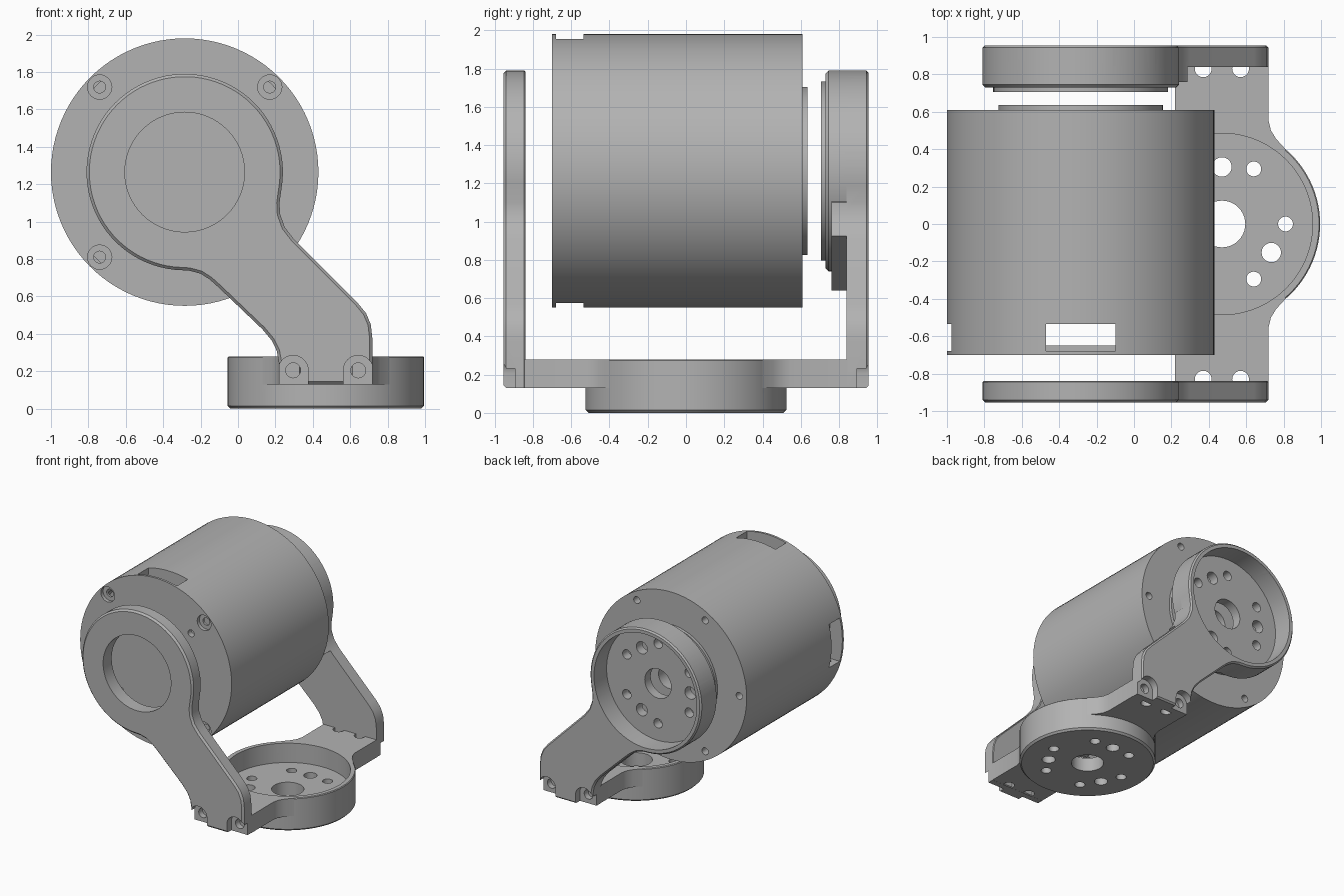
import bpy, bmesh
from math import sin, cos, radians, pi

if "Cube" in bpy.data.objects:
    bpy.data.objects.remove(bpy.data.objects["Cube"])

grey = bpy.data.materials.new("plain grey")
grey.use_nodes = True
colour = (0.45, 0.45, 0.45, 1)
grey.diffuse_color = colour
grey.node_tree.nodes["Principled BSDF"].inputs["Base Color"].default_value = colour

MX, MZ = -0.285, 1.265      # motor axis
BX = 0.47                   # base cup axis
HUB = 0.525                 # hub radius of every bracket


def circle(cx, cy, r, n=32, start=0, end=360):
    full = end - start == 360
    steps = n if full else n - 1
    angles = [radians(start + (end - start) * i / steps) for i in range(n)]
    return [(cx + r * cos(a), cy + r * sin(a)) for a in angles]


def box(x0, x1, y0, y1):
    return [(x0, y0), (x1, y0), (x1, y1), (x0, y1)]


def prism(name, pts, lo, hi, axis="Y", bevel_lo=0, bevel_hi=0):
    """Extrude a 2D outline along Y (outline in x, z) or Z (outline in x, y)."""
    place = (lambda u, v, w: (u, w, v)) if axis == "Y" else (lambda u, v, w: (u, v, w))
    bm = bmesh.new()
    low = [bm.verts.new(place(u, v, lo)) for u, v in pts]
    high = [bm.verts.new(place(u, v, hi)) for u, v in pts]
    caps = bm.faces.new(low), bm.faces.new(high)
    for i in range(len(pts)):
        j = (i + 1) % len(pts)
        bm.faces.new((low[i], low[j], high[j], high[i]))
    bmesh.ops.recalc_face_normals(bm, faces=bm.faces)
    rims = [(list(f.edges), b) for f, b in zip(caps, (bevel_lo, bevel_hi)) if b]
    for edges, size in rims:
        bmesh.ops.bevel(bm, geom=edges, offset=size, segments=1, affect="EDGES")
    mesh = bpy.data.meshes.new(name)
    bm.to_mesh(mesh)
    bm.free()
    mesh.materials.append(grey)
    obj = bpy.data.objects.new(name, mesh)
    bpy.context.collection.objects.link(obj)
    return obj


def combine(obj, tool, operation="DIFFERENCE"):
    mod = obj.modifiers.new("bool", "BOOLEAN")
    mod.operation, mod.solver, mod.object = operation, "EXACT", tool
    bpy.context.view_layer.objects.active = obj
    bpy.ops.object.modifier_apply(modifier=mod.name)
    bpy.data.objects.remove(tool)


def cut(obj, pts, lo, hi, axis="Y"):
    combine(obj, prism("cutter", pts, lo, hi, axis))


def join(obj, *args, **kw):
    combine(obj, prism("piece", *args, **kw), "UNION")


def ring(cx, cy, r, start, count):
    return circle(cx, cy, r, count, start, start + 360)


def drill_cup(obj, cx, cy, small_start, big_start, lo, hi, axis):
    """Centre bore, six small holes and three larger ones in a cup floor."""
    cut(obj, circle(cx, cy, 0.125, 40), lo, hi, axis)
    for x, y in ring(cx, cy, 0.34, small_start, 6):
        cut(obj, circle(x, y, 0.04, 20), lo, hi, axis)
    for x, y in ring(cx, cy, 0.305, big_start, 3):
        cut(obj, circle(x, y, 0.052, 20), lo, hi, axis)


# Motor housing with rear boss and screw holes
housing = prism("motor_housing", circle(MX, MZ, 0.715, 96), -0.535, 0.61)
join(housing, circle(MX, MZ, 0.44, 64), 0.5, 0.635)
cut(housing, circle(MX, MZ, 0.1), 0.3, 0.8)
for x, z in ring(MX, MZ, 0.645, 0, 6):
    cut(housing, circle(x, z, 0.03, 16), 0.5, 0.8)

# Hollow end cap with three cable slots and countersunk screws
cap = prism("motor_end_cap", circle(MX, MZ, 0.715, 96), -0.7, -0.535)
cut(cap, circle(MX, MZ, 0.66, 64), -0.65, -0.4)
for slot in (box(MX - 0.185, MX + 0.185, MZ + 0.6, MZ + 0.8),
             box(MX - 0.185, MX + 0.185, MZ - 0.8, MZ - 0.6),
             box(MX - 0.8, MX - 0.6, MZ - 0.185, MZ + 0.185)):
    cut(cap, slot, -0.68, -0.5)
for x, z in ring(MX, MZ, 0.643, 45, 4):
    cut(cap, circle(x, z, 0.065, 24), -0.8, -0.67)
    cut(cap, circle(x, z, 0.032, 16), -0.69, -0.58)
for x, z in ring(MX, MZ, 0.47, 45, 4):
    cut(cap, circle(x, z, 0.03, 16), -0.8, -0.6)

# Bracket outline: round hub running into a bent arm
arm = circle(MX, MZ, HUB, 64, -6, 264) + [
    (-0.26, 0.738), (-0.2, 0.722), (-0.15, 0.69), (-0.1, 0.645), (0.13, 0.425),
    (0.18, 0.365), (0.207, 0.31), (0.218, 0.25), (0.218, 0.13),
    (0.718, 0.13), (0.718, 0.38), (0.71, 0.45), (0.685, 0.51), (0.64, 0.565),
    (0.3, 0.905), (0.25, 0.97), (0.225, 1.04), (0.222, 1.1)]


def screw_seats(obj, side):
    for x in (0.295, 0.643):
        for depth, outline in ((0.895, circle(x, 0.205, 0.08)),
                               (0.895, box(x - 0.08, x + 0.08, 0.1, 0.205)),
                               (0.8, circle(x, 0.205, 0.04, 20))):
            cut(obj, outline, *sorted((side * depth, side * 1.1)))


# Front bracket, open in the middle
front = prism("front_bracket", arm, -0.955, -0.84, bevel_lo=0.015, bevel_hi=0.006)
cut(front, circle(MX, MZ, 0.32, 64), -1.1, -0.7)
screw_seats(front, -1)

# Rear bracket: cup with a raised face, neck web and drilled floor
rear = prism("rear_bracket", arm, 0.84, 0.955, bevel_hi=0.012)
join(rear, circle(MX, MZ, HUB, 96), 0.73, 0.955, bevel_lo=0.015, bevel_hi=0.012)
neck = [(MX, 0.95), (-0.27, 0.741), (-0.2, 0.722), (-0.15, 0.69), (-0.09, 0.64),
        (0.285, 0.925), (0.25, 0.97), (0.225, 1.04), (0.222, 1.1), (0, MZ)]
join(rear, neck, 0.76, 0.87)
join(rear, circle(MX, MZ, 0.468, 80), 0.705, 0.76)
cut(rear, circle(MX, MZ, 0.485, 80), 0.785, 1.1)
drill_cup(rear, MX, MZ, 30, 60, 0.6, 0.9, "Y")
screw_seats(rear, 1)

# Base: cross plate flared into a drilled cup
half = [(0.25, 0.845), (0.25, 0.55), (0.262, 0.5), (0.29, 0.455), (0.34, 0.4)]
right = [(BX + x, y) for x, y in half]
right += [(x, -y) for x, y in reversed(right)]
plate = right + [(2 * BX - x, y) for x, y in reversed(right)]
base = prism("base_bracket", plate, 0.13, 0.28, "Z")
join(base, circle(BX, 0, HUB, 96), 0, 0.28, axis="Z", bevel_lo=0.015, bevel_hi=0.006)
cut(base, circle(BX, 0, 0.485, 80), 0.115, 0.4, "Z")
drill_cup(base, BX, 0, 0, 90, -0.1, 0.3, "Z")
for x in (BX - 0.1, BX + 0.1):
    for y in (-0.83, 0.83):
        cut(base, circle(x, y, 0.045, 20), 0, 0.4, "Z")

# Smooth the round walls, keep the machined edges crisp
for obj in (housing, cap, front, rear, base):
    bpy.ops.object.select_all(action="DESELECT")
    obj.select_set(True)
    bpy.context.view_layer.objects.active = obj
    bpy.ops.object.shade_smooth_by_angle(angle=pi / 6)
